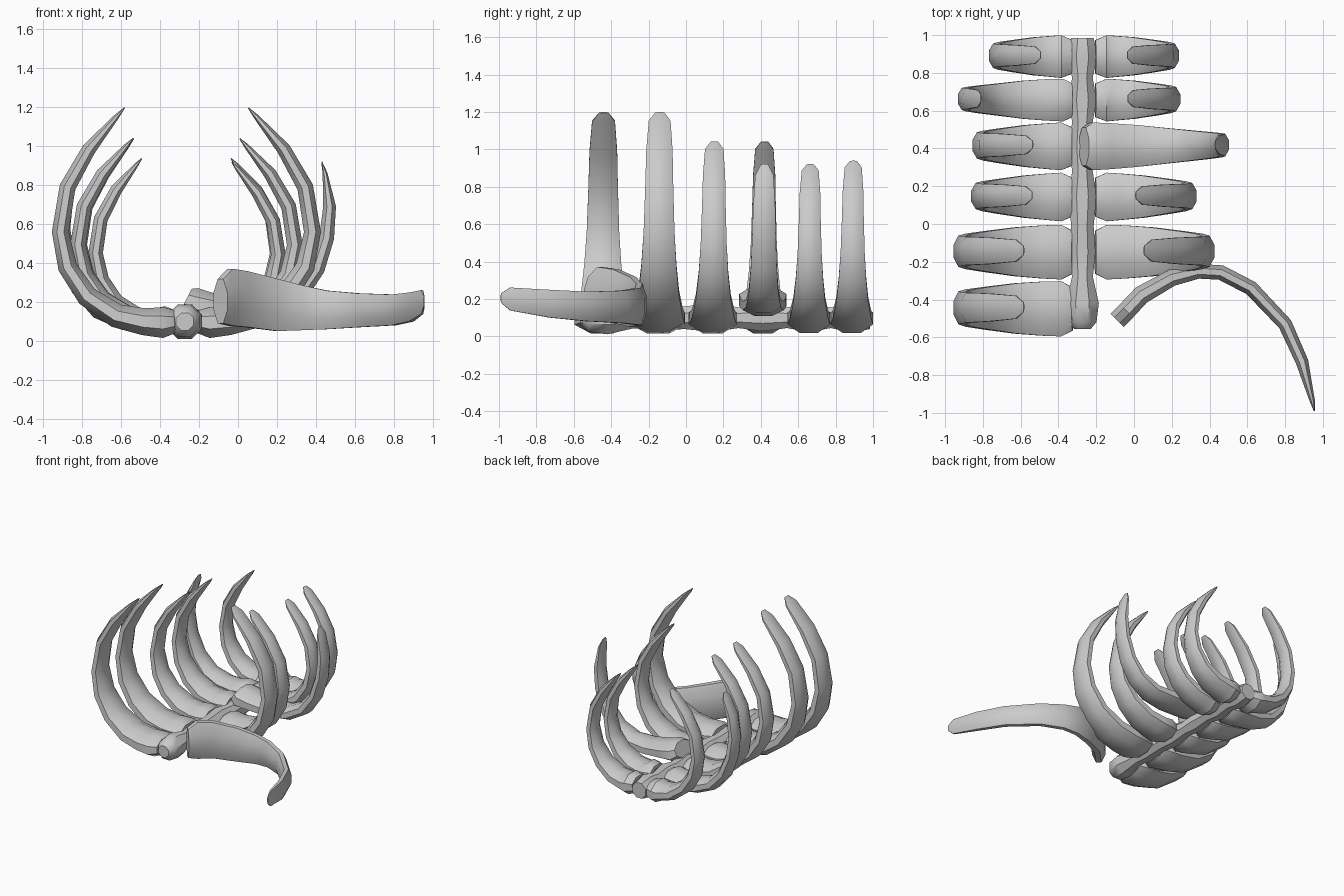
import bpy, math
from mathutils import Vector

if "Cube" in bpy.data.objects:
    bpy.data.objects.remove(bpy.data.objects["Cube"])

SPINE_X = -0.265


def loft(name, rings, sides=8):
    """Skin a tube through rings of (centre, half-axis vector, half-axis vector)."""
    verts, faces = [], []
    for c, u, v in rings:
        for k in range(sides):
            t = math.tau * (k + 0.5) / sides
            verts.append(c + u * math.cos(t) * 1.07 + v * math.sin(t) * 1.07)
    for i in range(len(rings) - 1):
        for k in range(sides):
            n = (k + 1) % sides
            faces.append((i * sides + k, i * sides + n, (i + 1) * sides + n, (i + 1) * sides + k))
    faces.append(tuple(reversed(range(sides))))
    faces.append(tuple(range((len(rings) - 1) * sides, len(rings) * sides)))
    mesh = bpy.data.meshes.new(name)
    mesh.from_pydata(verts, [], faces)
    obj = bpy.data.objects.new(name, mesh)
    bpy.context.collection.objects.link(obj)
    bpy.context.view_layer.objects.active = obj
    for o in bpy.context.selected_objects:
        o.select_set(False)
    obj.select_set(True)
    bpy.ops.object.mode_set(mode='EDIT')
    bpy.ops.mesh.select_all(action='SELECT')
    bpy.ops.mesh.normals_make_consistent(inside=False)
    bpy.ops.object.mode_set(mode='OBJECT')
    bpy.ops.object.shade_smooth_by_angle(angle=math.radians(35))
    return obj


def rib(name, pts, normal, widths, thick):
    """Flat-bladed rib: wide along normal, thin across its path."""
    pts = [Vector(p) for p in pts]
    rings = []
    for i, p in enumerate(pts):
        tan = (pts[min(i + 1, len(pts) - 1)] - pts[max(i - 1, 0)]).normalized()
        rings.append((p, normal * widths[i], normal.cross(tan).normalized() * thick[i]))
    return loft(name, rings)


# Rib path: distance from spine and height, half width, half thickness
PATH = [(.06, .10), (.12, .095), (.22, .10), (.36, .13), (.51, .23), (.61, .38),
        (.647, .56), (.61, .79), (.50, .985), (.36, 1.15), (.318, 1.197)]
WIDTH = [.115, .148, .145, .135, .115, .10, .088, .08, .075, .062, .025]
THICK = [.06, .08, .07, .062, .055, .05, .044, .042, .036, .014, .003]
# Displaced ribs lean outward
LEAN_R = [(.0, .215), (.04, .195), (.14, .18), (.28, .165), (.45, .175), (.58, .245),
          (.67, .37), (.72, .53), (.735, .69), (.712, .86), (.695, .92)]
LEAN_L = [(.06, .10), (.11, .10), (.2, .10), (.32, .11), (.45, .16), (.55, .27),
          (.61, .42), (.632, .58), (.61, .74), (.56, .87), (.545, .91)]

# y, x scale, z scale, base width scale, tip width scale
ROWS = [(-.45, 1, 1, 1, 1), (-.15, 1, 1, 1, .95), (.142, .86, .87, .9, .8),
        (.41, .85, .87, .88, .8), (.655, .73, .77, .78, .74), (.885, .72, .785, .78, .74)]

# Standing ribs
for r, (y, sx, sz, wb, wt) in enumerate(ROWS):
    for side, label in ((-1, "left"), (1, "right")):
        if r == 0 and side == 1:
            continue
        path = [(x * sx if i > 1 else x, .1 + (z - .1) * (sz - .1 * (1 - sz)))
                for i, (x, z) in enumerate(PATH)]
        if r == 3 and side == 1:
            path = LEAN_R
        if r == 4 and side == -1:
            path = LEAN_L
        n = len(path) - 1
        w = [a * (wb + (wt - wb) * min(1, i / 5)) for i, a in enumerate(WIDTH)]
        t = [a * (1 if i < 2 else .5 + .5 * sx) for i, a in enumerate(THICK)]
        rib(f"{label}_rib_{r + 1}", [(SPINE_X + side * x, y + .01 * i / n, z)
            for i, (x, z) in enumerate(path)], Vector((0, 1, 0)), w, t)

# Fallen rib lying on its edge
FALLEN = [(-.09, -.51, .205), (-.04, -.46, .225), (.04, -.375, .215), (.2, -.285, .185),
          (.34, -.25, .17), (.46, -.257, .16), (.62, -.34, .158), (.80, -.53, .16),
          (.89, -.73, .175), (.945, -.94, .2), (.955, -.99, .205)]
rib("fallen_rib", FALLEN, Vector((0, 0, 1)), WIDTH,
    [.05, .05, .05, .045, .04, .04, .04, .038, .034, .014, .003])

# Spine with a bulge at each vertebra: y, half width
SPINE = [(-.555, .045), (-.52, .075), (-.42, .088), (-.28, .056), (-.15, .07), (-.01, .06),
         (.145, .076), (.28, .055), (.41, .072), (.54, .055), (.655, .076), (.775, .055),
         (.885, .08), (.985, .06)]
loft("spine", [(Vector((SPINE_X - .008, y, .1)), Vector((h, 0, 0)), Vector((0, 0, h * 1.02)))
               for y, h in SPINE])
